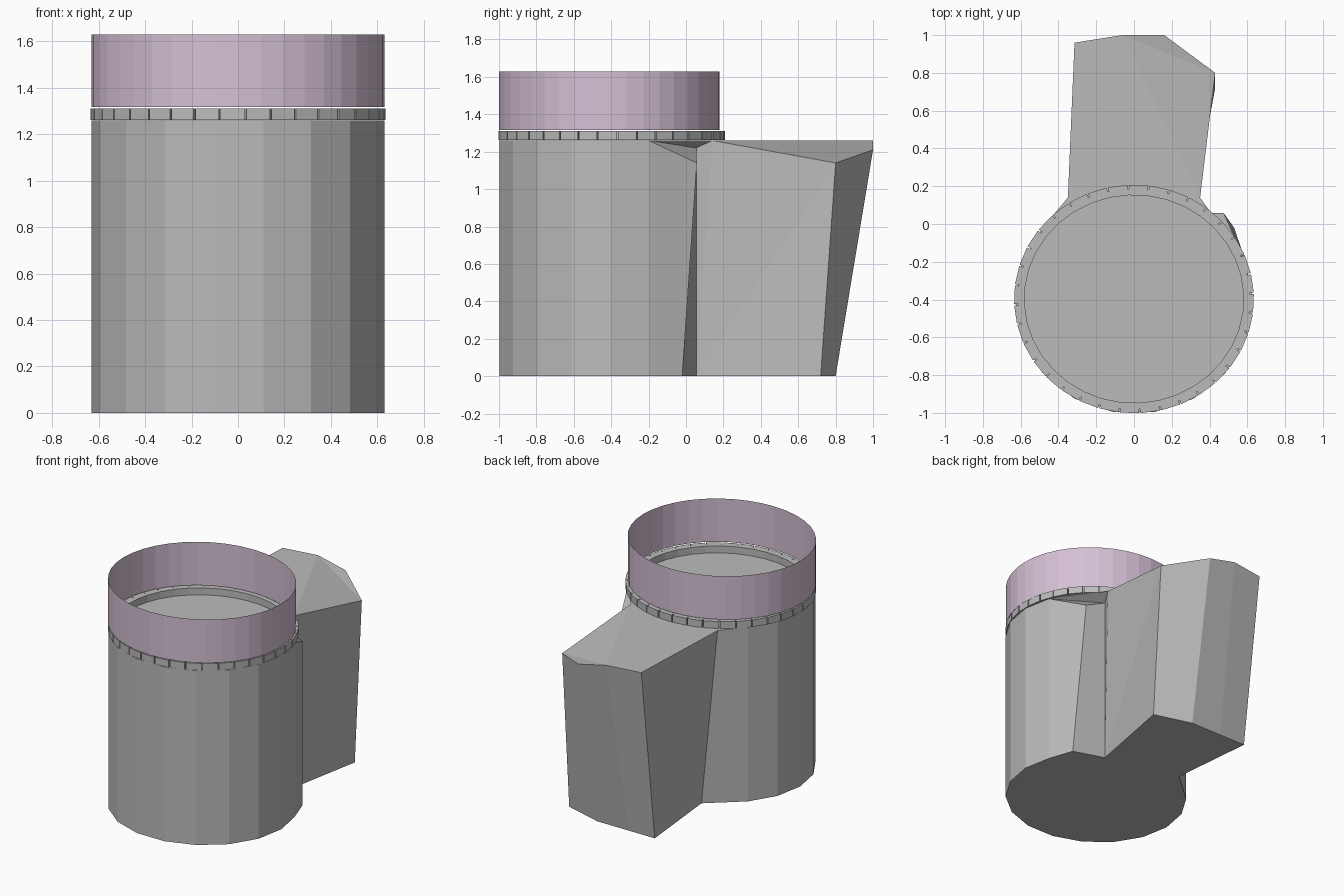
import bpy, bmesh
from math import sin, cos, radians, pi

if "Cube" in bpy.data.objects:
    bpy.data.objects.remove(bpy.data.objects["Cube"])


def material(name, rgb):
    m = bpy.data.materials.new(name)
    m.diffuse_color = (*rgb, 1)
    m.use_nodes = True
    m.node_tree.nodes["Principled BSDF"].inputs["Base Color"].default_value = m.diffuse_color
    return m


grey = material("plain_grey", (0.5, 0.5, 0.5))
pink = material("pale_pink", (0.66, 0.53, 0.66))


def finish(bm, name, mat, recalc=True):
    if recalc:
        bmesh.ops.recalc_face_normals(bm, faces=bm.faces)
    me = bpy.data.meshes.new(name)
    bm.to_mesh(me)
    bm.free()
    me.materials.append(mat)
    ob = bpy.data.objects.new(name, me)
    bpy.context.collection.objects.link(ob)
    return ob


# Main body: faceted drum running into a leaning rear block
H = 1.26
bm = bmesh.new()
arc = [(0.63 * sin(radians(a)), -0.405 - 0.6 * cos(radians(a))) for a in range(-130, 111, 20)]
low = arc + [(0.53, -0.02), (0.305, 0.055), (0.43, 0.72), (0.15, 0.80),
             (-0.10, 0.80), (-0.31, 0.80), (-0.25, 0.18)]
high = [(x, y, H) for x, y in arc] + [
    (0.475, 0.058, 1.14), (0.305, 0.055, 1.22), (0.43, 0.80, 1.14), (0.16, 1.0, 1.21),
    (-0.06, 1.0, H), (-0.315, 0.96, H), (-0.35, 0.14, H)]
b = [bm.verts.new((x, y, 0)) for x, y in low]
t = [bm.verts.new(p) for p in high]
p = bm.verts.new((0.35, 0.14, H))
k = len(arc)                      # index of the first notch corner
n = len(b)
for i in range(n):
    j = (i + 1) % n
    if i == k + 1:                # right wall of the block meets the notch
        bm.faces.new((b[i], b[j], t[j]))
        bm.faces.new((b[i], t[j], p))
        bm.faces.new((b[i], p, t[i]))
    else:
        bm.faces.new((b[i], b[j], t[j], t[i]))
bm.faces.new(b[::-1])
# Level lid, then the sloping corners beside the notch and on the block
bm.faces.new(t[:k] + [p] + t[k + 4:])
bm.faces.new((t[k - 1], t[k], t[k + 1]))
bm.faces.new((t[k - 1], t[k + 1], p))
bm.faces.new((p, t[k + 2], t[k + 4]))
bm.faces.new((t[k + 2], t[k + 3], t[k + 4]))
finish(bm, "body", grey)

# Collar: flat ring with narrow grooves around its outer edge
bm = bmesh.new()
N, CY = 36, -0.397
plan = []
for i in range(N):
    a = 2 * pi * i / N + 0.05
    for da, s in ((-0.006, 1), (-0.006, 0.965), (0.006, 0.965), (0.006, 1)):
        plan.append((a + da, s))
rows = []
for rx, ry, z in ((0.635, 0.605, 1.262), (0.635, 0.605, 1.312),
                  (0.58, 0.55, 1.312), (0.58, 0.55, 1.262)):
    inner = rx < 0.6
    rows.append([bm.verts.new((rx * (1 if inner else s) * cos(a),
                               CY + ry * (1 if inner else s) * sin(a), z))
                 for a, s in plan])
for r in range(4):
    q = rows[(r + 1) % 4]
    for i in range(len(plan)):
        j = (i + 1) % len(plan)
        bm.faces.new((rows[r][i], rows[r][j], q[j], q[i]))
bmesh.ops.remove_doubles(bm, verts=bm.verts, dist=1e-5)
finish(bm, "collar", grey)

# Open thin-walled upper sleeve
bm = bmesh.new()
S = 40
ring = [[bm.verts.new((0.63 * cos(2 * pi * i / S), -0.41 + 0.59 * sin(2 * pi * i / S), z))
         for i in range(S)] for z in (1.317, 1.63)]
for i in range(S):
    j = (i + 1) % S
    bm.faces.new((ring[0][i], ring[0][j], ring[1][j], ring[1][i]))
finish(bm, "sleeve", pink, recalc=False)
